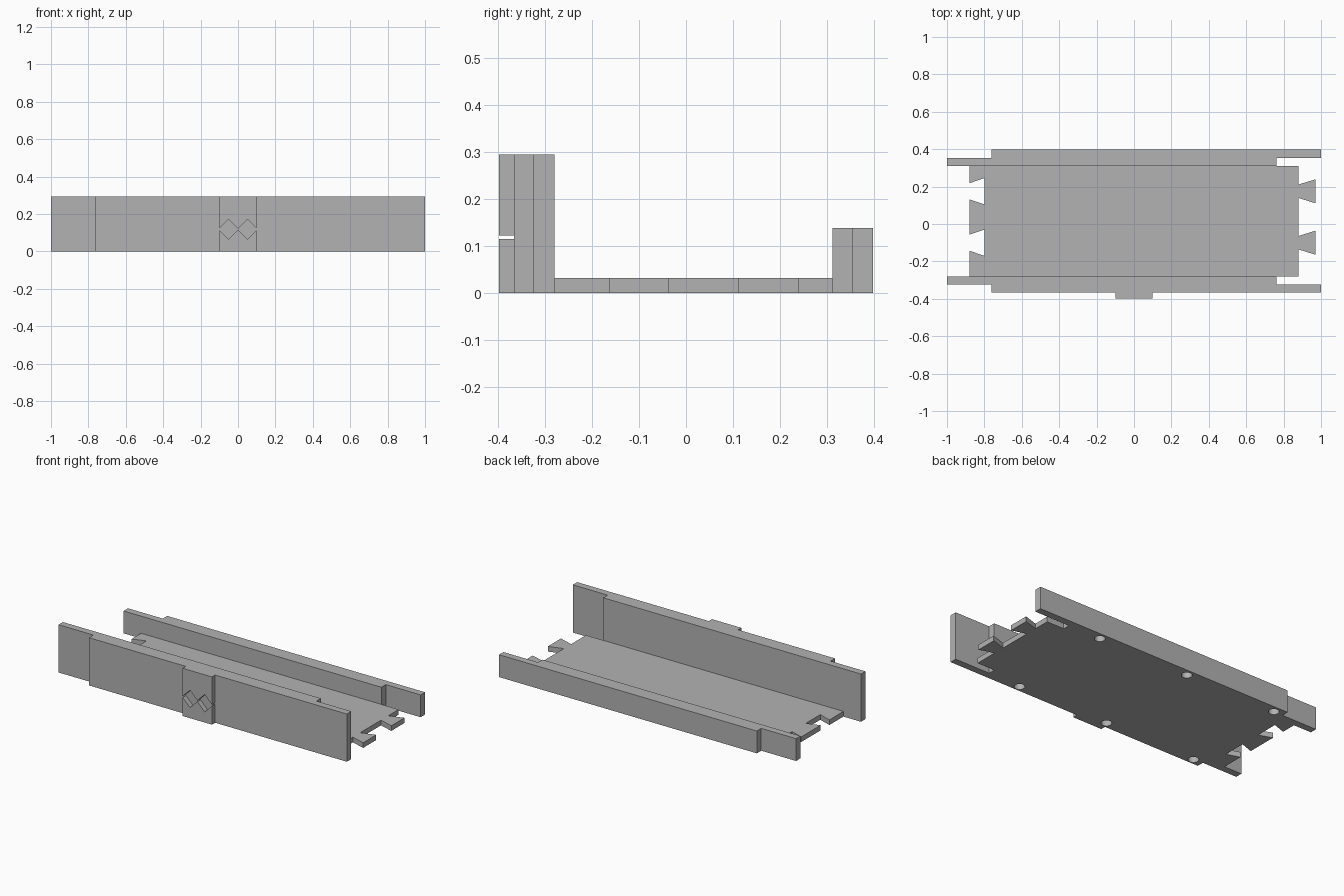
import bpy
import bmesh
from mathutils import Matrix, Vector

cube = bpy.data.objects.get("Cube")
if cube:
    bpy.data.objects.remove(cube, do_unlink=True)

grey = bpy.data.materials.new("plain grey")
grey.use_nodes = True
grey.diffuse_color = (0.45, 0.45, 0.45, 1)
grey.node_tree.nodes["Principled BSDF"].inputs["Base Color"].default_value = grey.diffuse_color


def add_object(name, bm):
    bmesh.ops.recalc_face_normals(bm, faces=bm.faces)
    mesh = bpy.data.meshes.new(name)
    bm.to_mesh(mesh)
    bm.free()
    mesh.materials.append(grey)
    obj = bpy.data.objects.new(name, mesh)
    bpy.context.collection.objects.link(obj)
    return obj


def prism(name, outline, direction):
    """Extrude a closed outline of 3D points along a direction."""
    bm = bmesh.new()
    face = bm.faces.new([bm.verts.new(p) for p in outline])
    result = bmesh.ops.extrude_face_region(bm, geom=[face], use_keep_orig=True)
    verts = [v for v in result["geom"] if isinstance(v, bmesh.types.BMVert)]
    bmesh.ops.translate(bm, verts=verts, vec=Vector(direction))
    return add_object(name, bm)


BODY, END, EDGE = 0.762, 1.0, 0.88
FRONT_IN, BACK_IN = -0.28, 0.311


# Floor with dovetail sockets at one end and matching tabs at the other
def dovetail(y, root_x, tip_x, root, tip):
    return [(root_x, y - root), (tip_x, y - tip), (tip_x, y + tip), (root_x, y + root)]


joints = (-0.1, 0.175)
plan = [(-EDGE, FRONT_IN), (EDGE, FRONT_IN)]
for y in joints:
    plan += dovetail(y, EDGE, 0.97, 0.036, 0.064)
plan += [(EDGE, BACK_IN), (-EDGE, BACK_IN)]
for y in reversed(joints):
    plan += reversed(dovetail(y, -EDGE, -0.798, 0.043, 0.071))
prism("floor", [(x, y, 0) for x, y in plan], (0, 0, 0.032))


# Side walls with half-thickness laps: inner on the right end, outer on the left end
def wall(name, inner, outer, height):
    middle = (inner + outer) / 2
    plan = [(-END, inner), (BODY, inner), (BODY, middle), (END, middle),
            (END, outer), (-BODY, outer), (-BODY, middle), (-END, middle)]
    return prism(name, [(x, y, 0) for x, y in plan], (0, 0, height))


FRONT_OUT = -0.366
front_wall = wall("front_wall", FRONT_IN, FRONT_OUT, 0.295)
back_wall = wall("back_wall", BACK_IN, 0.397, 0.138)


# Round blind pockets in the underside of each wall
def drill(target, y):
    bm = bmesh.new()
    for x in (-0.7, -0.08, 0.54):
        bmesh.ops.create_cone(bm, cap_ends=True, segments=32, radius1=0.03,
                              radius2=0.03, depth=0.12,
                              matrix=Matrix.Translation((x, y, 0)))
    cutter = add_object("pocket_cutter", bm)
    cutter.hide_render = True
    mod = target.modifiers.new("pockets", "BOOLEAN")
    mod.operation = "DIFFERENCE"
    mod.solver = "EXACT"
    mod.object = cutter
    bpy.context.view_layer.objects.active = target
    bpy.ops.object.modifier_apply(modifier=mod.name)
    bpy.data.objects.remove(cutter, do_unlink=True)


drill(front_wall, -0.33)
drill(back_wall, 0.353)

# Raised front block, split by two side-by-side diamond openings
HALF, MID, GAP, DIAMOND = 0.1, 0.119, 0.0035, 0.0535
for name, sign, end in (("block_lower", -1, 0), ("block_upper", 1, 0.295)):
    zigzag = [(x, MID + sign * (GAP if i % 2 == 0 else DIAMOND))
              for i, x in enumerate((HALF, HALF / 2, 0, -HALF / 2, -HALF))]
    outline = [(-HALF, end), (HALF, end)] + zigzag
    prism(name, [(x, FRONT_OUT, z) for x, z in outline], (0, -0.031, 0))
